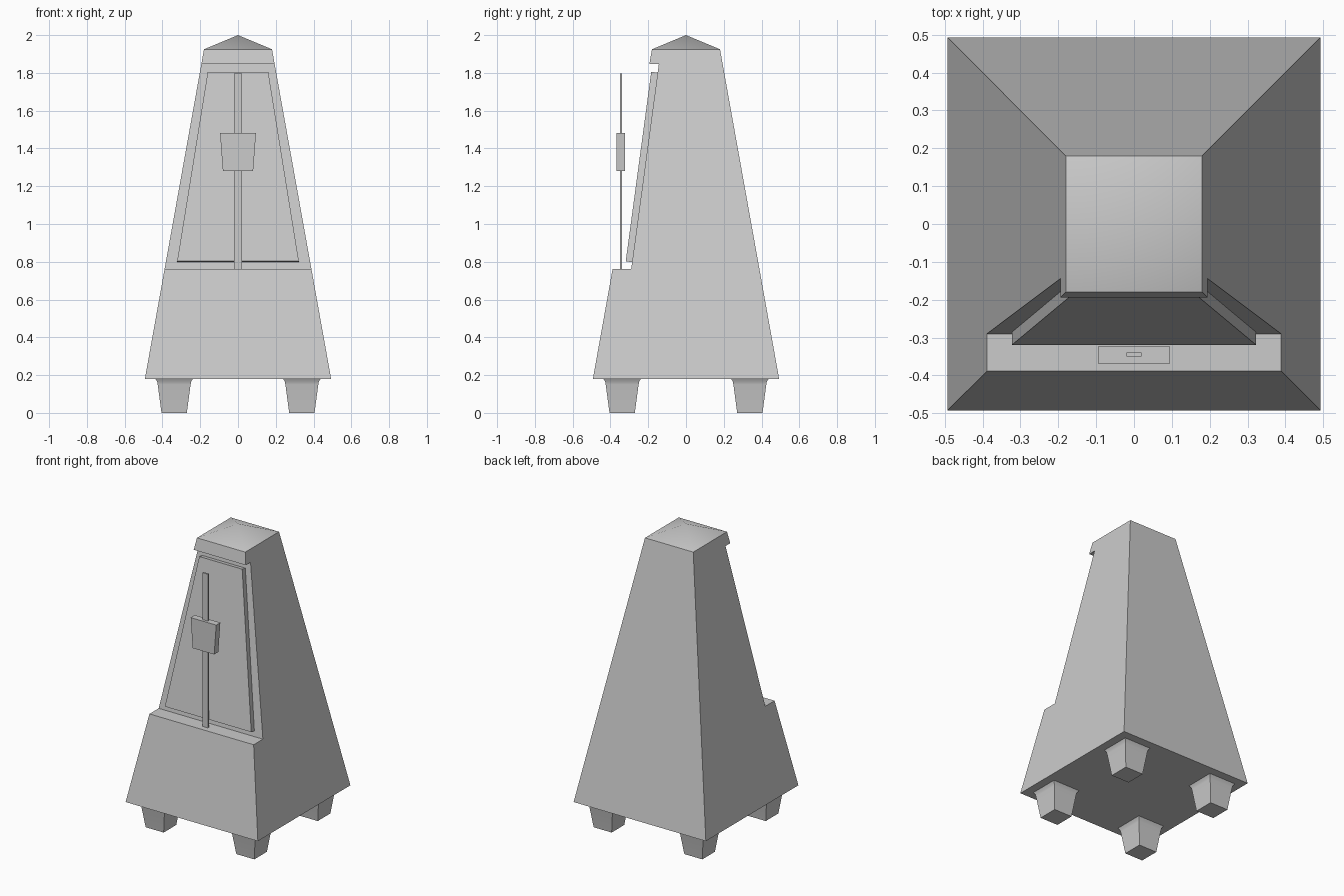
import bpy, bmesh, math

if "Cube" in bpy.data.objects:
    bpy.data.objects.remove(bpy.data.objects["Cube"])


def make_object(name, bm, smooth=False):
    bmesh.ops.remove_doubles(bm, verts=bm.verts, dist=1e-5)
    bmesh.ops.recalc_face_normals(bm, faces=bm.faces)
    mesh = bpy.data.meshes.new(name)
    bm.to_mesh(mesh)
    bm.free()
    ob = bpy.data.objects.new(name, mesh)
    bpy.context.collection.objects.link(ob)
    if smooth:
        activate(ob)
        bpy.ops.object.shade_smooth_by_angle(angle=math.radians(35))
    return ob


def activate(ob):
    bpy.ops.object.select_all(action='DESELECT')
    ob.select_set(True)
    bpy.context.view_layer.objects.active = ob


def loft(name, loops, apex=None, smooth=False):
    """Skin matching vertex loops; cap the start, and cap or point the end."""
    bm = bmesh.new()
    rings = [[bm.verts.new(p) for p in loop] for loop in loops]
    n = len(rings[0])
    for a, b in zip(rings, rings[1:]):
        for i in range(n):
            j = (i + 1) % n
            bm.faces.new((a[i], a[j], b[j], b[i]))
    bm.faces.new(rings[0][::-1])
    if apex:
        tip = bm.verts.new(apex)
        for i in range(n):
            bm.faces.new((rings[-1][i], rings[-1][(i + 1) % n], tip))
    else:
        bm.faces.new(rings[-1])
    return make_object(name, bm, smooth)


def square(half, z, cx=0, cy=0):
    return [(cx + sx * half, cy + sy * half, z)
            for sx, sy in ((-1, -1), (1, -1), (1, 1), (-1, 1))]


def trapezoid(w0, y0, z0, w1, y1, z1):
    return [(-w0, y0, z0), (w0, y0, z0), (w1, y1, z1), (-w1, y1, z1)]


# Tapered case with shallow pyramid roof
case = loft("case", [square(0.493, 0.18), square(0.18, 1.925)], (0, 0, 2.0))

# Front recess cut right across the case
profile = [(-0.6, 0.762), (-0.29, 0.762), (-0.144, 1.846), (-0.6, 1.846)]
cutter = loft("recess_cutter", [[(x, y, z) for y, z in profile] for x in (-0.7, 0.7)])
cutter.hide_render = True
mod = case.modifiers.new("recess", 'BOOLEAN')
mod.operation = 'DIFFERENCE'
mod.solver = 'EXACT'
mod.object = cutter
activate(case)
bpy.ops.object.modifier_apply(modifier=mod.name)
bpy.data.objects.remove(cutter)
activate(case)
bpy.ops.object.shade_smooth_by_angle(angle=math.radians(35))

# Raised face plate in the recess
loft("face_plate", [trapezoid(0.322, -0.319, 0.803, 0.16, -0.184, 1.806),
                    trapezoid(0.322, -0.282, 0.797, 0.16, -0.147, 1.80)])

# Pendulum rod and sliding weight
loft("pendulum_rod", [trapezoid(0.02, y, 0.76, 0.02, y, 1.798)
                      for y in (-0.35, -0.339)])
loft("pendulum_weight", [trapezoid(0.08, y, 1.28, 0.095, y, 1.482)
                         for y in (-0.368, -0.324)])

# Four tapered feet with a small flare at the top
for side, sx in (("left", -1), ("right", 1)):
    for end, sy in (("front", -1), ("back", 1)):
        loft(f"{end}_{side}_foot",
             [square(h, z, sx * 0.338, sy * 0.338)
              for h, z in ((0.067, 0), (0.087, 0.15), (0.09, 0.165), (0.099, 0.18))],
             smooth=True)
